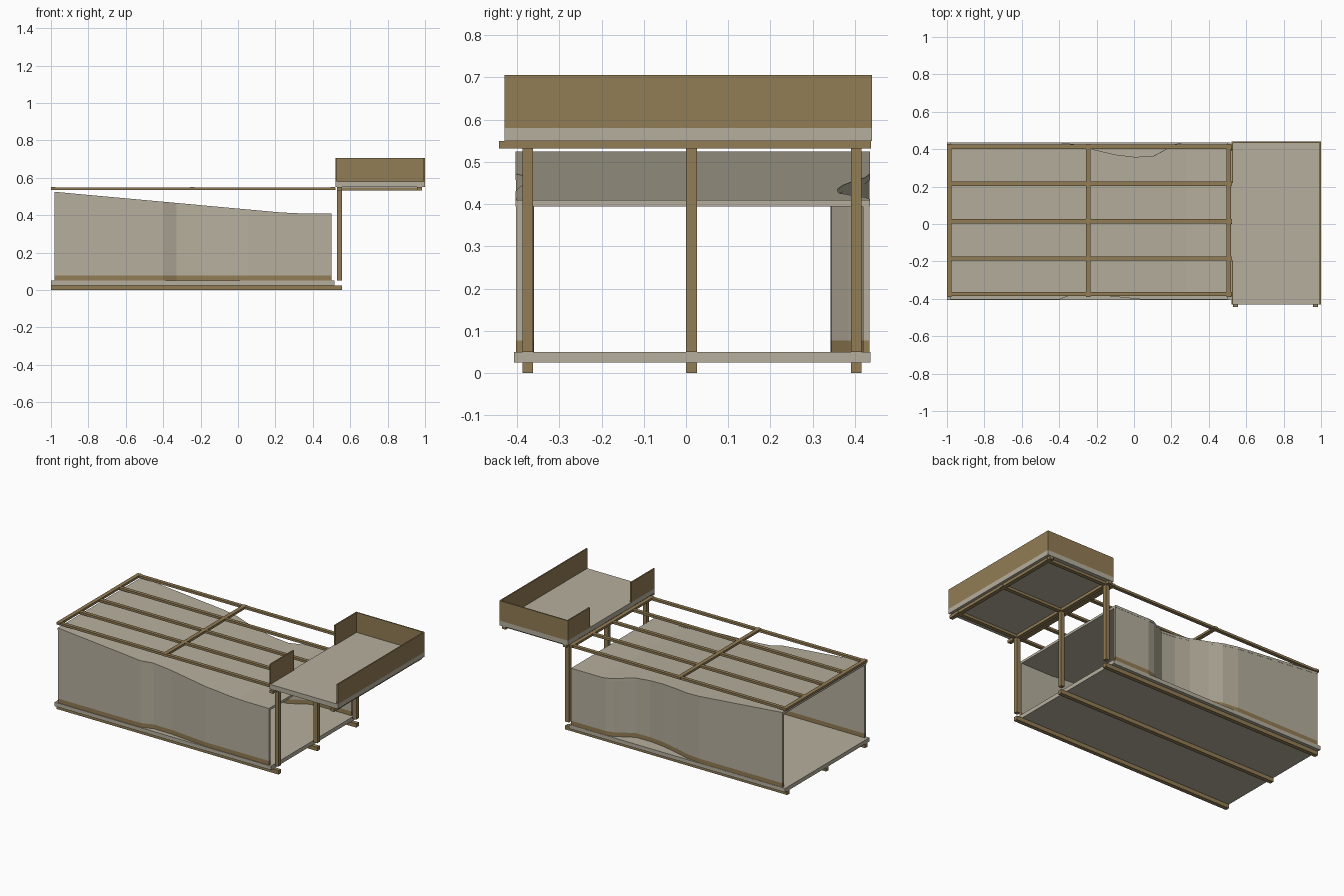
import bpy
import bmesh

if "Cube" in bpy.data.objects:
    bpy.data.objects.remove(bpy.data.objects["Cube"], do_unlink=True)


def material(name, rgb):
    m = bpy.data.materials.new(name)
    m.use_nodes = True
    m.diffuse_color = (*rgb, 1)
    m.node_tree.nodes["Principled BSDF"].inputs["Base Color"].default_value = (*rgb, 1)
    return m


GREY = material("warm grey panel", (0.47, 0.43, 0.34))
WOOD = material("brown timber", (0.29, 0.205, 0.09))


def add_object(name, bm, mats):
    mesh = bpy.data.meshes.new(name)
    bm.to_mesh(mesh)
    bm.free()
    for m in mats:
        mesh.materials.append(m)
    ob = bpy.data.objects.new(name, mesh)
    bpy.context.scene.collection.objects.link(ob)
    return ob


def box(name, x, y, z, mat):
    """Box from three (low, high) ranges."""
    bm = bmesh.new()
    bmesh.ops.create_cube(bm, size=1)
    for v in bm.verts:
        for i, (lo, hi) in enumerate((x, y, z)):
            v.co[i] = hi if v.co[i] > 0 else lo
    return add_object(name, bm, [mat])


def around(c, w=0.025):
    return (c - w / 2, c + w / 2)


def sheet(name, rows, thickness, offset, mats, rule=None):
    """Thick panel lofted through rows of points."""
    bm = bmesh.new()
    grid = [[bm.verts.new(p) for p in row] for row in rows]
    for a, b in zip(grid, grid[1:]):
        for i in range(len(a) - 1):
            f = bm.faces.new((a[i], a[i + 1], b[i + 1], b[i]))
            if rule:
                f.material_index = rule(f.calc_center_median())
    ob = add_object(name, bm, mats)
    mod = ob.modifiers.new("thickness", "SOLIDIFY")
    mod.thickness = thickness
    mod.offset = offset
    return ob


def interp(path, x):
    for (x0, y0), (x1, y1) in zip(path, path[1:]):
        if x <= x1:
            return y0 + (y1 - y0) * (x - x0) / (x1 - x0)
    return path[-1][1]


# Plan lines of the two bent walls and the roof profile
FRONT = [(-0.98, -0.395), (-0.4, -0.395), (-0.33, -0.368), (-0.2, -0.37),
         (-0.07, -0.383), (0.05, -0.395), (0.5, -0.395)]
BACK = [(-0.98, 0.427), (-0.4, 0.427), (-0.3, 0.415), (-0.22, 0.39), (-0.1, 0.362),
        (0, 0.35), (0.1, 0.352), (0.17, 0.39), (0.21, 0.415), (0.26, 0.427), (0.5, 0.427)]
ROOF = [(-0.98, 0.525), (0.28, 0.41), (0.5, 0.41)]

# Floor slab and the joists under it
box("floor_slab", (-1, 0.515), (-0.407, 0.437), (0.025, 0.05), GREY)
POST_Y = (-0.375, 0.013, 0.403)
for i, y in enumerate(POST_Y):
    box(f"floor_joist_{i}", (-1, 0.555), around(y), (0, 0.025), WOOD)
    box(f"balcony_post_{i}", (0.53, 0.555), around(y), (0.05, 0.535), WOOD)
    box(f"balcony_cross_beam_{i}", (0.53, 0.985), around(y), (0.533, 0.549), WOOD)

# Bent walls with a timber skirting
for name, path in (("front_wall", FRONT), ("back_wall", BACK)):
    levels = (lambda x: 0.05, lambda x: 0.077, lambda x: interp(ROOF, x) - 0.008)
    rows = [[(x, y, level(x)) for x, y in path] for level in levels]
    sheet(name, rows, 0.016, 0, [GREY, WOOD], lambda c: int(c.z < 0.077))

# Sloping roof panel following both walls
xs = sorted({x for x, _ in FRONT + BACK + ROOF})
edges = [[(x, interp(path, x) + d, interp(ROOF, x)) for x in xs]
         for path, d in ((FRONT, -0.009), (BACK, 0.009))]
sheet("roof_panel", edges, 0.015, -1, [GREY])

# Flat pergola frame above the roof
for i, y in enumerate((-0.375, -0.185, 0.015, 0.215, 0.413)):
    box(f"pergola_rafter_{i}", (-1, 0.52), around(y, 0.022), (0.535, 0.549), WOOD)
for i, x in enumerate((-0.987, -0.245, 0.507)):
    box(f"pergola_crossbar_{i}", around(x), (-0.39, 0.427), (0.536, 0.55), WOOD)

# Balcony deck on its beams
for i, x in enumerate((0.543, 0.97)):
    box(f"balcony_beam_{i}", around(x), (-0.443, 0.438), (0.532, 0.55), WOOD)
box("balcony_deck", (0.52, 1), (-0.43, 0.44), (0.55, 0.58), GREY)

# Solid balcony railings, open at the front and at the entry
RAIL = (0.58, 0.706)
box("outer_railing", (0.992, 1), (-0.43, 0.44), RAIL, WOOD)
box("back_railing", (0.52, 0.992), (0.432, 0.44), RAIL, WOOD)
box("entry_railing_back", (0.52, 0.528), (0.22, 0.432), RAIL, WOOD)
box("entry_railing_front", (0.52, 0.528), (-0.43, -0.195), RAIL, WOOD)
